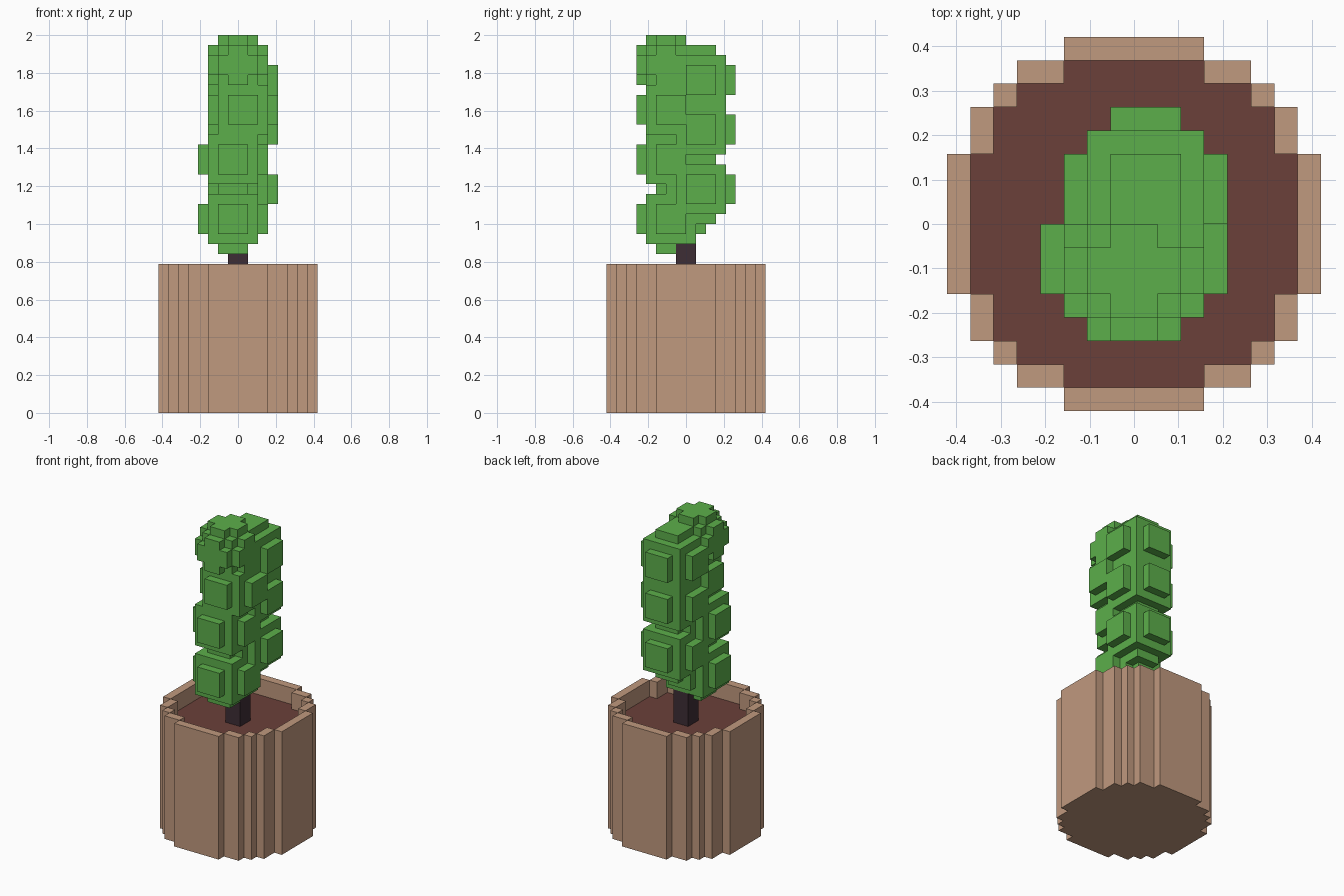
import bpy, bmesh, math
from itertools import product
from mathutils import Vector

if "Cube" in bpy.data.objects:
    bpy.data.objects.remove(bpy.data.objects["Cube"], do_unlink=True)

UNIT = 2 / 38   # edge of one block


def material(name, color):
    mat = bpy.data.materials.new(name)
    mat.use_nodes = True
    mat.diffuse_color = (*color, 1)
    bsdf = next(n for n in mat.node_tree.nodes if n.type == 'BSDF_PRINCIPLED')
    bsdf.inputs["Base Color"].default_value = (*color, 1)
    return mat


def disk(radius, z0, z1):
    """Blocks of an upright round column."""
    return {(x, y, z) for x, y, z in product(range(-8, 8), range(-8, 8), range(z0, z1))
            if math.hypot(x + .5, y + .5) <= radius}


def ball(center, size):
    """Blocks of a round bud, size blocks across."""
    c = Vector(center)
    low = [round(v - size / 2) for v in c]
    return {p for p in product(*(range(a, a + size) for a in low))
            if (Vector(p) + Vector((.5, .5, .5)) - c).length <= size / 2}


def build(name, cells, solid, mat):
    """Skin the blocks, leaving out faces buried in the solid."""
    bm = bmesh.new()
    verts = {}

    def vert(p):
        if p not in verts:
            verts[p] = bm.verts.new(Vector(p) * UNIT)
        return verts[p]

    for cell in sorted(cells):
        for axis, side in product(range(3), (0, 1)):
            beside = list(cell)
            beside[axis] += 2 * side - 1
            if tuple(beside) in solid:
                continue
            ring = []
            for u, v in ((0, 0), (1, 0), (1, 1), (0, 1)):
                corner = list(cell)
                corner[axis] += side
                corner[(axis + 1) % 3] += u
                corner[(axis + 2) % 3] += v
                ring.append(vert(tuple(corner)))
            bm.faces.new(ring if side else ring[::-1])
    # merge flat areas into larger faces
    bmesh.ops.dissolve_limit(bm, angle_limit=math.radians(1),
                             verts=bm.verts[:], edges=bm.edges[:])
    bmesh.ops.triangulate(bm, faces=[f for f in bm.faces if len(f.verts) > 4])
    mesh = bpy.data.meshes.new(name)
    bm.to_mesh(mesh)
    bm.free()
    mesh.materials.append(mat)
    obj = bpy.data.objects.new(name, mesh)
    bpy.context.collection.objects.link(obj)


# Pot with a rim around the sunken soil
soil = disk(7.2, 12, 13)
pot = disk(8, 0, 15) - disk(7.2, 12, 15)

# Short square stem
stem = set(product((-1, 0), (-1, 0), range(13, 17)))

# Two stacks of buds, the front one capped by a smaller bud
crown = ball((0, -2, 35), 6)
for x, z in ((-.5, 19.5), (-.5, 25.5), (.5, 30.5)):
    crown |= ball((x, -1.5, z), 7)
for z in (22.5, 28.5, 33.5):
    crown |= ball((.5, 1.5, z), 7)
crown -= stem

solid = pot | soil | stem | crown
build("pot", pot, solid, material("clay", (.527, .319, .209)))
build("soil", soil, solid, material("soil brown", (.147, .051, .042)))
build("stem", stem, solid, material("dark bark", (.048, .026, .036)))
build("cactus_crown", crown, solid, material("leaf green", (.107, .429, .070)))
